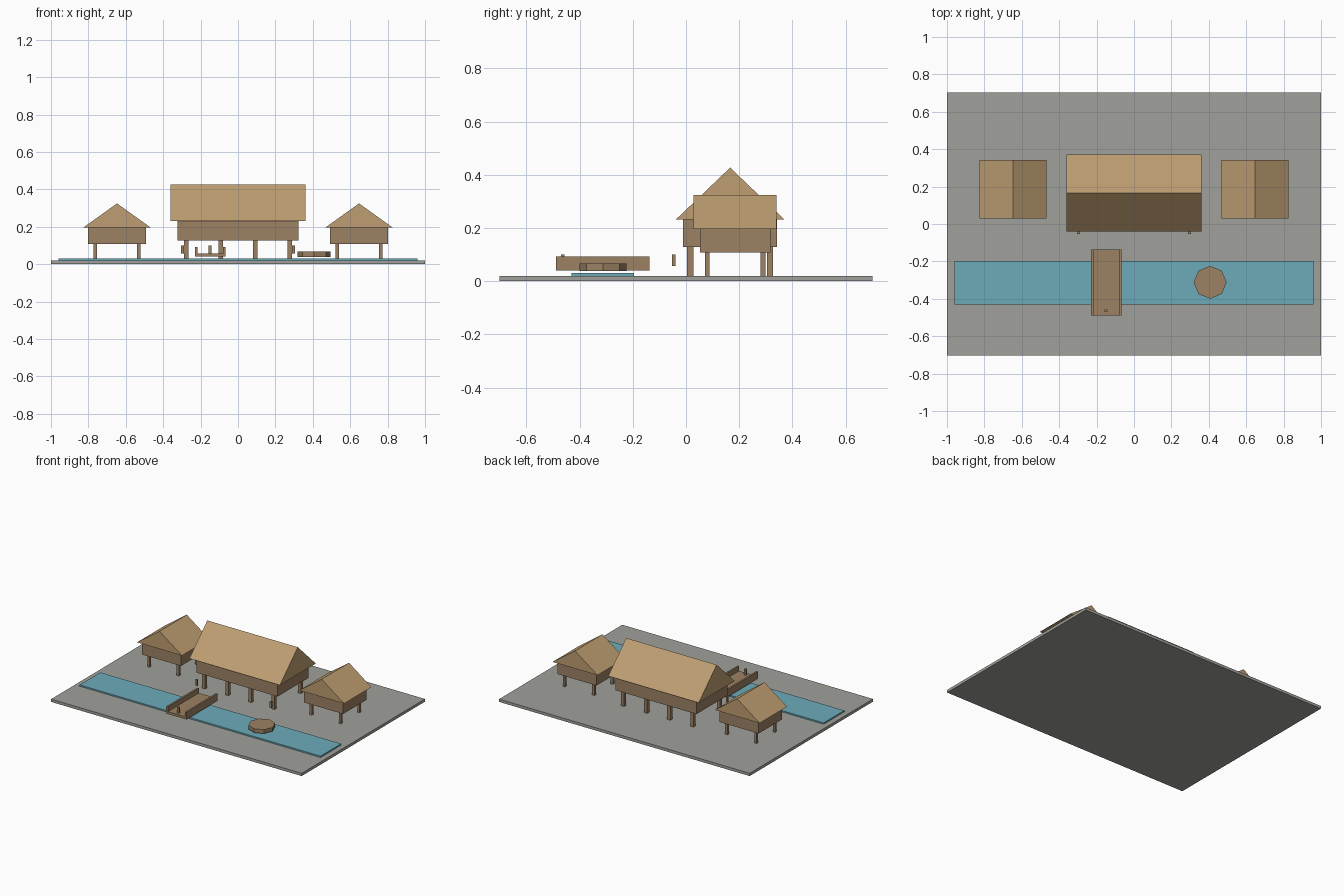
import bpy
import bmesh
from math import pi

cube = bpy.data.objects.get("Cube")
if cube:
    bpy.data.objects.remove(cube, do_unlink=True)


def material(name, *rgb):
    """Flat material from 0-255 display values."""
    colour = [((c / 255 + 0.055) / 1.055) ** 2.4 for c in rgb] + [1]
    mat = bpy.data.materials.new(name)
    mat.use_nodes = True
    mat.diffuse_color = colour
    mat.node_tree.nodes["Principled BSDF"].inputs["Base Color"].default_value = colour
    return mat


STONE = material("grey ground", 160, 161, 155)
WATER = material("blue water", 108, 171, 185)
WOOD = material("brown wood", 156, 130, 100)
THATCH = material("tan thatch", 190, 158, 114)


def add_object(name, bm, mat):
    bmesh.ops.recalc_face_normals(bm, faces=bm.faces)
    mesh = bpy.data.meshes.new(name)
    bm.to_mesh(mesh)
    bm.free()
    mesh.materials.append(mat)
    obj = bpy.data.objects.new(name, mesh)
    bpy.context.collection.objects.link(obj)
    return obj


def box(name, mat, centre, size, bottom, top):
    """Box given its plan centre, plan size and height range."""
    bm = bmesh.new()
    bmesh.ops.create_cube(bm, size=1)
    bmesh.ops.scale(bm, vec=(*size, top - bottom), verts=bm.verts)
    bmesh.ops.translate(bm, vec=(*centre, (top + bottom) / 2), verts=bm.verts)
    return add_object(name, bm, mat)


def gable_roof(name, centre, half_span, half_length, eave, ridge, along_x):
    """Solid triangular prism with its ridge along x or y."""
    bm = bmesh.new()
    outline = [(-half_span, eave), (half_span, eave), (0, ridge)]
    verts = []
    for end in (-half_length, half_length):
        for s, z in outline:
            x, y = (end, s) if along_x else (s, end)
            verts.append(bm.verts.new((centre[0] + x, centre[1] + y, z)))
    a, b = verts[:3], verts[3:]
    bm.faces.new(a)
    bm.faces.new(b)
    for i in range(3):
        j = (i + 1) % 3
        bm.faces.new((a[i], a[j], b[j], b[i]))
    return add_object(name, bm, THATCH)


def posts(name, centre, xs, ys, width, top):
    for i, x in enumerate(xs):
        for j, y in enumerate(ys):
            box(f"{name}_{i}_{j}", WOOD, (centre[0] + x, centre[1] + y),
                (width, width), 0.02, top)


# Ground and stream
box("ground", STONE, (0, 0), (2, 1.404), 0, 0.02)
box("stream", WATER, (0, -0.314), (1.922, 0.235), 0.02, 0.03)

# Long house on stilts
hall = (0, 0.166)
posts("hall_post", hall, (-0.277, -0.092, 0.092, 0.277), (-0.15, 0.15), 0.024, 0.128)
box("hall_body", WOOD, hall, (0.646, 0.353), 0.128, 0.231)
gable_roof("hall_roof", hall, 0.205, 0.361, 0.231, 0.427, True)

# Two small huts on stilts
for side, x in (("right", -0.647), ("left", 0.647)):
    hut = (x, 0.185)
    posts(f"{side}_hut_post", hut, (-0.117, 0.117), (-0.105, 0.105), 0.018, 0.107)
    box(f"{side}_hut_body", WOOD, hut, (0.311, 0.266), 0.107, 0.197)
    gable_roof(f"{side}_hut_roof", hut, 0.179, 0.156, 0.197, 0.325, False)

# Footbridge with solid side rails
bridge_x, bridge_y, bridge_length = -0.149, -0.313, 0.353
box("bridge_deck", WOOD, (bridge_x, bridge_y), (0.162, bridge_length), 0.041, 0.058)
for side, s in (("right", -1), ("left", 1)):
    box(f"{side}_bridge_rail", WOOD, (bridge_x + s * 0.0745, bridge_y),
        (0.013, bridge_length), 0.058, 0.093)

# Lanterns beside the hall and on the bridge
for i, place in enumerate([(-0.297, -0.046), (0.297, -0.046), (-0.15, -0.464)]):
    box(f"lantern_{i}", WOOD, place, (0.014, 0.014), 0.057, 0.1)

# Eight-sided raft
bm = bmesh.new()
bmesh.ops.create_cone(bm, cap_ends=True, segments=8, radius1=0.088, radius2=0.088, depth=0.028)
bmesh.ops.translate(bm, vec=(0.407, -0.312, 0.053), verts=bm.verts)
add_object("raft", bm, WOOD)
